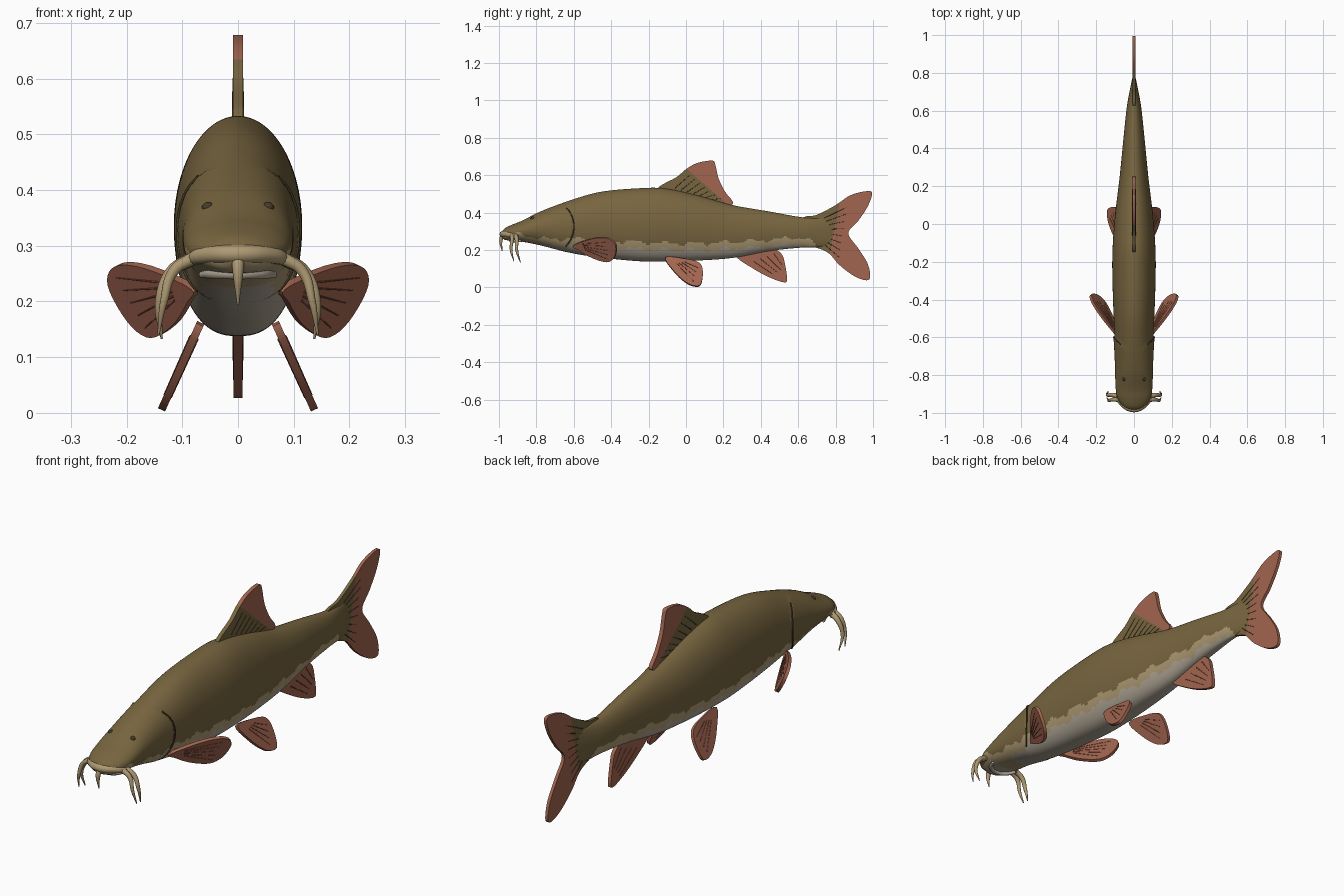
import bpy, bmesh, math
from mathutils import Vector

cube = bpy.data.objects.get("Cube")
if cube:
    bpy.data.objects.remove(cube, do_unlink=True)


def material(name, r, g, b):
    m = bpy.data.materials.new(name)
    m.use_nodes = True
    m.diffuse_color = (r, g, b, 1)
    bsdf = m.node_tree.nodes["Principled BSDF"]
    bsdf.inputs["Base Color"].default_value = (r, g, b, 1)
    bsdf.inputs["Roughness"].default_value = 0.7
    return m


OLIVE = material("olive_skin", 0.185, 0.13, 0.05)
CREAM = material("cream_skin", 0.42, 0.32, 0.17)
BELLY = material("pale_belly", 0.43, 0.38, 0.30)
PINK = material("fin_pink", 0.36, 0.13, 0.08)
RAY = material("fin_ray_red", 0.22, 0.075, 0.045)
DARK = material("dark_olive", 0.06, 0.045, 0.02)


def sample(table, y):
    """Smooth interpolation of table rows by their first value."""
    y = min(max(y, table[0][0]), table[-1][0])
    i = next(k for k in range(len(table) - 1) if y <= table[k + 1][0])
    a, b = table[i], table[i + 1]
    before, after = table[max(i - 1, 0)], table[min(i + 2, len(table) - 1)]
    d = b[0] - a[0]
    t = (y - a[0]) / d
    row = []
    for k in range(1, len(a)):
        ma = (b[k] - before[k]) / (b[0] - before[0]) * d
        mb = (after[k] - a[k]) / (after[0] - a[0]) * d
        row.append(a[k] * (2*t**3 - 3*t*t + 1) + ma * (t**3 - 2*t*t + t)
                   + b[k] * (3*t*t - 2*t**3) + mb * (t**3 - t*t))
    return row


def finish(name, bm, mats):
    mesh = bpy.data.meshes.new(name)
    bmesh.ops.recalc_face_normals(bm, faces=bm.faces[:])
    bm.to_mesh(mesh)
    bm.free()
    for m in mats:
        mesh.materials.append(m)
    ob = bpy.data.objects.new(name, mesh)
    bpy.context.collection.objects.link(ob)
    bpy.ops.object.select_all(action="DESELECT")
    ob.select_set(True)
    bpy.context.view_layer.objects.active = ob
    bpy.ops.object.shade_smooth_by_angle(angle=math.radians(40))
    return ob


def tube(name, points, radii, mat):
    """Tapered round strand through the points."""
    cu = bpy.data.curves.new(name, "CURVE")
    cu.dimensions = "3D"
    cu.bevel_depth = 1
    cu.bevel_resolution = 3
    cu.resolution_u = 8
    cu.use_fill_caps = True
    sp = cu.splines.new("BEZIER")
    sp.bezier_points.add(len(points) - 1)
    for bp, co, r in zip(sp.bezier_points, points, radii):
        bp.co = co
        bp.radius = r
        bp.handle_left_type = bp.handle_right_type = "AUTO"
    cu.materials.append(mat)
    ob = bpy.data.objects.new(name, cu)
    bpy.context.collection.objects.link(ob)
    return ob


# Body: station y, underside z, back z, half width
STATIONS = [
    (-.988, .27, .295, .02), (-.97, .255, .315, .055), (-.93, .25, .335, .084),
    (-.88, .245, .355, .096), (-.78, .225, .405, .1), (-.62, .185, .465, .102),
    (-.46, .16, .51, .109), (-.25, .14, .53, .115), (-.12, .138, .53, .113),
    (.05, .143, .495, .1), (.25, .158, .44, .076), (.45, .195, .405, .056),
    (.62, .213, .375, .038), (.72, .215, .37, .02), (.8, .23, .36, .003)]


def gill_edge(s):
    return -.6 - .07 * s * s


def body_point(y, a):
    zb, zt, w = sample(STATIONS, y)
    c, s = math.cos(a), math.sin(a)
    if y < gill_edge(s):
        w *= 1 + .06 * max(0, 1 - (gill_edge(s) - y) / .15)
    x = w * math.copysign(abs(c) ** (.8 if s < 0 else 1), c)
    return Vector((x, y, (zb + zt) / 2 + (zt - zb) / 2 * s))


# Height where the olive flank turns cream
FLANK = [(-1, .295), (-.9, .285), (-.75, .26), (-.55, .26), (-.3, .243),
         (0, .235), (.4, .25), (.58, .265), (.66, .25), (.74, .18)]
bm = bmesh.new()
RINGS, SIDES = 170, 96
y0, y1 = STATIONS[0][0], STATIONS[-1][0]
rings = [[bm.verts.new(body_point(y0 + (y1 - y0) * (i / RINGS) ** 1.15, 2 * math.pi * j / SIDES))
          for j in range(SIDES)] for i in range(RINGS + 1)]
for r, q in zip(rings, rings[1:]):
    for j in range(SIDES):
        k = (j + 1) % SIDES
        bm.faces.new((r[j], r[k], q[k], q[j]))
bm.faces.new(rings[0])
bm.faces.new(rings[-1])
for f in bm.faces:
    p = f.calc_center_median()
    line = sample(FLANK, p.y)[0] + .008 * math.sin(40 * p.y) + .005 * math.sin(97 * p.y)
    f.material_index = 0 if p.z > line else 1 if p.z > line - .035 else 2
finish("body", bm, [OLIVE, CREAM, BELLY])


def smooth_outline(pts, steps=5):
    """Closed rounded outline through the points."""
    out = []
    n = len(pts)
    for i in range(n):
        a, b, c, d = (Vector(pts[(i + k) % n]) for k in (-1, 0, 1, 2))
        for s in range(steps):
            t = s / steps
            out.append(b + .5 * (t * (c - a) + t * t * (2*a - 5*b + 4*c - d)
                                 + t**3 * (3*b - a - 3*c + d)))
    return out


def fin(name, pts, thick, plane=(0, 0, 0), side=1, split=None, rays=()):
    """Flat fin from a (y, z) outline lying on the plane x = x0 + b*y + c*z."""
    x0, b, c = plane

    def place(p):
        return Vector((side * (x0 + b * p[0] + c * p[1]), p[0], p[1]))
    n = Vector((side, -b, -c)).normalized() * thick / 2
    if side < 0:
        n = Vector((1, b, c)).normalized() * thick / 2
    bm = bmesh.new()
    outline = [place(p) for p in smooth_outline(pts)]
    near = [bm.verts.new(p + n) for p in outline]
    far = [bm.verts.new(p - n) for p in outline]
    bm.faces.new(near)
    bm.faces.new(far[::-1])
    for i in range(len(near)):
        k = (i + 1) % len(near)
        bm.faces.new((near[i], far[i], far[k], near[k]))
    if split:
        co, no = Vector((0, *split[0])), Vector((0, *split[1]))
        bmesh.ops.bisect_plane(bm, geom=bm.verts[:] + bm.edges[:] + bm.faces[:],
                               plane_co=co, plane_no=no)
        for f in bm.faces:
            f.material_index = int((f.calc_center_median() - co).dot(no) < 0)
    finish(name, bm, [PINK, OLIVE])
    # Raised rays fanning between two edges, on both faces
    if rays:
        (ra, rb), (ta, tb), count, mat = rays
        for i in range(count):
            t = i / (count - 1)
            root, tip = Vector(ra).lerp(Vector(rb), t), Vector(ta).lerp(Vector(tb), t)
            for m in (n, -n):
                tube(name + "_ray", [place(root) + m, place(tip) + m], (.002, .001), mat)


fin("dorsal_fin", [(-.15, .525), (-.05, .59), (0, .632), (.06, .665), (.14, .678), (.157, .655),
                   (.175, .58), (.21, .51), (.25, .458), (.23, .44), (.12, .45), (0, .48)],
    .018, split=((.1, .55), (.175, .2)),
    rays=(((-.06, .53), (.14, .47)), ((.02, .6), (.185, .475)), 7, DARK))
fin("tail_fin", [(.62, .365), (.7, .388), (.8, .44), (.88, .493), (.97, .515), (.995, .5),
                 (.97, .43), (.92, .355), (.868, .29), (.92, .21), (.97, .13), (.985, .06),
                 (.965, .038), (.9, .06), (.82, .12), (.76, .185), (.68, .218), (.62, .23)],
    .014, split=((.79, .29), (.28, -.055)),
    rays=(((.74, .37), (.74, .23)), ((.86, .43), (.82, .16)), 8, DARK))
fin("anal_fin", [(.27, .165), (.36, .1), (.45, .052), (.525, .027), (.54, .045), (.53, .12),
                 (.51, .18), (.45, .21), (.34, .19)], .016,
    rays=(((.36, .14), (.47, .18)), ((.48, .06), (.52, .11)), 4, RAY))

# Paired fins
for side, label in ((1, "left"), (-1, "right")):
    fin(label + "_pectoral_fin",
        [(-.6, .225), (-.5, .262), (-.42, .265), (-.375, .23), (-.38, .165), (-.42, .137),
         (-.5, .16), (-.57, .2)], .014, (.09 + .65 * .58 - .5 * .22, .65, .5), side,
        rays=(((-.55, .235), (-.54, .205)), ((-.41, .245), (-.42, .155)), 5, RAY))
    fin(label + "_pelvic_fin",
        [(-.11, .158), (-.06, .08), (0, .025), (.05, .006), (.08, .018), (.09, .085),
         (.07, .13), (0, .15)], .014, (.07 + .155 * .45, 0, -.45), side,
        rays=(((-.05, .125), (-.01, .135)), ((.04, .03), (.07, .1)), 4, RAY))

    # Side barbels
    tube(label + "_rear_barbel", [(side * x, y, z) for x, y, z in
         ((.085, -.91, .275), (.118, -.905, .255), (.141, -.905, .2), (.137, -.885, .133))],
         (.013, .011, .008, .002), CREAM)
    tube(label + "_front_barbel", [(side * x, y, z) for x, y, z in
         ((.08, -.93, .278), (.115, -.93, .255), (.133, -.935, .2), (.143, -.92, .14))],
         (.012, .01, .007, .002), CREAM)

    # Gill slit and eye
    slit = []
    for i in range(9):
        a = -.9 + 1.75 * i / 8
        p = body_point(gill_edge(math.sin(a)) - .001, a)
        slit.append((side * p.x, p.y + .002, p.z))
    tube(label + "_gill_slit", slit, [.003] * 9, DARK)
    eye = bmesh.new()
    bmesh.ops.create_uvsphere(eye, u_segments=16, v_segments=10, radius=.011)
    p = body_point(-.82, .95)
    bmesh.ops.translate(eye, verts=eye.verts[:], vec=(side * (p.x - .004), p.y, p.z - .004))
    finish(label + "_eye", eye, [DARK])

# Snout barbel and lips
tube("snout_barbel", [(0, -.975, .285), (0, -.989, .255), (0, -.983, .195)],
     (.013, .01, .002), CREAM)
tube("upper_lip", [(-.092, -.9, .27), (-.065, -.948, .282), (0, -.98, .285),
                   (.065, -.948, .282), (.092, -.9, .27)], (.01, .015, .017, .015, .01), CREAM)
tube("lower_lip", [(-.065, -.88, .248), (-.04, -.92, .25), (0, -.935, .25),
                   (.04, -.92, .25), (.065, -.88, .248)], (.006, .01, .011, .01, .006), BELLY)
